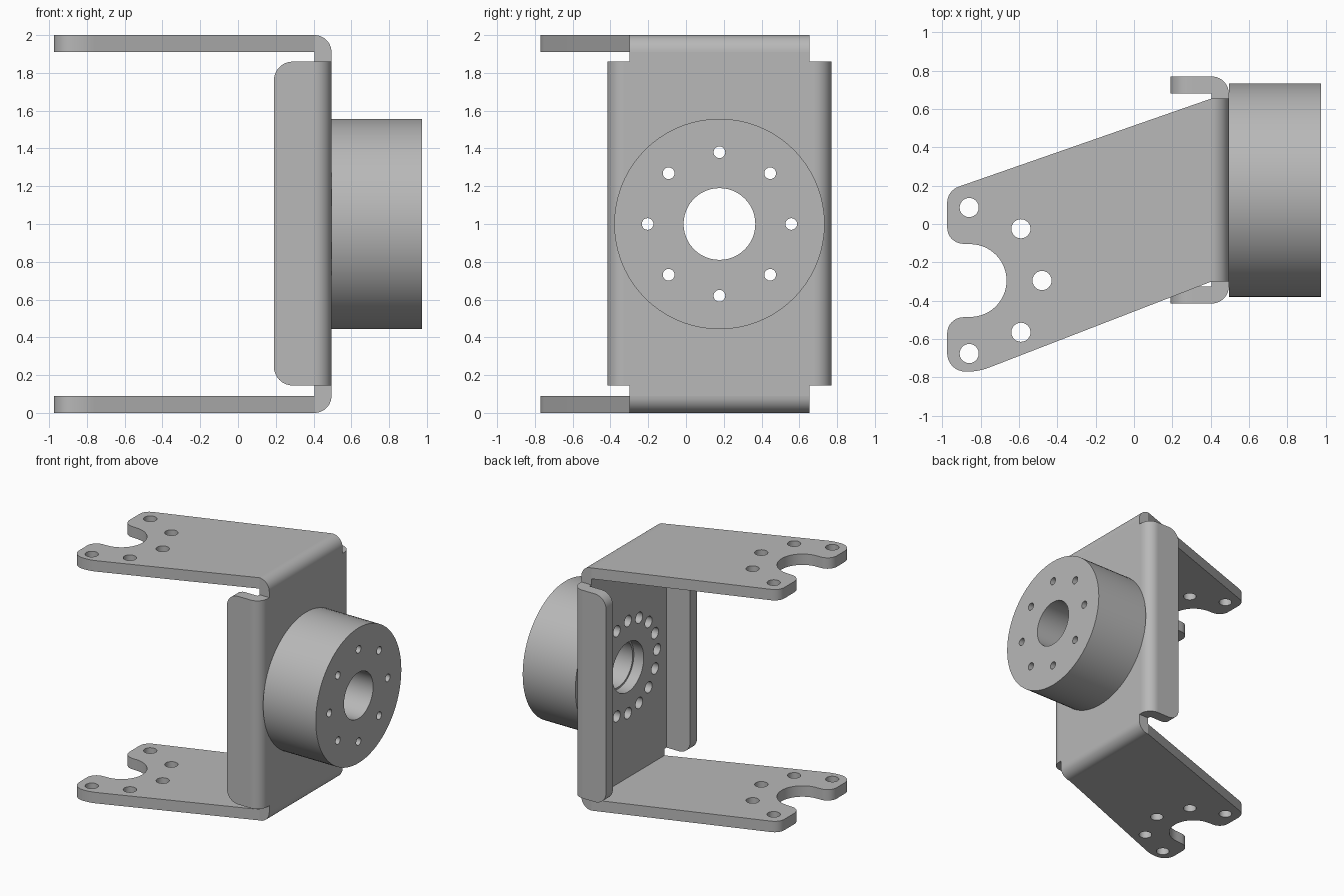
import bpy
import bmesh
from math import sin, cos, pi, tan
from mathutils import Matrix, Vector

cube = bpy.data.objects.get("Cube")
if cube:
    bpy.data.objects.remove(cube, do_unlink=True)

grey = bpy.data.materials.new("bare_metal_grey")
grey.use_nodes = True
grey.diffuse_color = (0.48, 0.48, 0.48, 1)
grey.node_tree.nodes["Principled BSDF"].inputs["Base Color"].default_value = grey.diffuse_color

T = 0.09                 # sheet thickness, also the bend radius
INNER, OUTER = 0.405, 0.495
CY, CZ = 0.177, 1.0      # axis of the hub
LOW, HIGH = 0.145, 1.86  # extent of the side flanges

# Sketch planes: local x, y and the extrusion direction, as matrix rows
PLANE_XY = Matrix.Identity(3)
PLANE_XZ = Matrix(((1, 0, 0), (0, 0, -1), (0, 1, 0)))
PLANE_YZ = Matrix(((0, 0, 1), (1, 0, 0), (0, 1, 0)))


def arc(cx, cy, r, start, end, steps):
    return [(cx + r * cos(start + (end - start) * i / steps),
             cy + r * sin(start + (end - start) * i / steps)) for i in range(steps + 1)]


def circle(cx, cy, r, steps=24):
    return arc(cx, cy, r, 0, 2 * pi, steps)[:-1]


def hole_ring(count, ring, r):
    return [circle(CY + ring * cos(2 * pi * i / count),
                   CZ + ring * sin(2 * pi * i / count), r, 20) for i in range(count)]


def rounded(corners):
    """Polygon from (x, y, fillet radius) corners."""
    out = []
    for i, (x, y, r) in enumerate(corners):
        p = Vector((x, y))
        if r == 0:
            out.append((x, y))
            continue
        a = (Vector(corners[i - 1][:2]) - p).normalized()
        b = (Vector(corners[(i + 1) % len(corners)][:2]) - p).normalized()
        half = a.angle(b) / 2
        centre = p + (a + b).normalized() * r / sin(half)
        start = p + a * r / tan(half) - centre
        end = p + b * r / tan(half) - centre
        turn = start.angle_signed(end)      # clockwise positive
        for k in range(9):
            v = start.copy()
            v.rotate(Matrix.Rotation(-turn * k / 8, 2))
            out.append(tuple(centre + v))
    return out


def extrude(name, loops, plane, centre, depth):
    """Solid from an outline with holes, extruded evenly about its sketch plane."""
    curve = bpy.data.curves.new(name, "CURVE")
    curve.dimensions = "2D"
    curve.fill_mode = "BOTH"
    curve.extrude = depth / 2
    for loop in loops:
        spline = curve.splines.new("POLY")
        spline.points.add(len(loop) - 1)
        for point, (x, y) in zip(spline.points, loop):
            point.co = (x, y, 0, 1)
        spline.use_cyclic_u = True
    obj = bpy.data.objects.new(name, curve)
    bpy.context.collection.objects.link(obj)
    bpy.ops.object.select_all(action="DESELECT")
    obj.select_set(True)
    bpy.context.view_layer.objects.active = obj
    bpy.ops.object.convert(target="MESH")
    obj = bpy.context.view_layer.objects.active
    obj.name = name
    bm = bmesh.new()
    bm.from_mesh(obj.data)
    bmesh.ops.remove_doubles(bm, verts=bm.verts, dist=0.0001)
    bm.transform(Matrix.Translation(centre) @ plane.to_4x4())
    bmesh.ops.recalc_face_normals(bm, faces=bm.faces)
    bm.to_mesh(obj.data)
    bm.free()
    obj.data.materials.clear()
    obj.data.materials.append(grey)
    bpy.ops.object.shade_smooth_by_angle(angle=pi / 6)
    return obj


def bend(cx, cy, start):
    return [(cx, cy)] + arc(cx, cy, T, start, start + pi / 2, 10)


# Back plate with notched corners, bore and ring of holes
y0, y1 = -0.325, 0.68
n0, n1 = -0.30, 0.655
plate = [(n0, T), (n1, T), (n1, LOW), (y1, LOW), (y1, HIGH), (n1, HIGH),
         (n1, 2 - T), (n0, 2 - T), (n0, HIGH), (y0, HIGH), (y0, LOW), (n0, LOW)]
extrude("back_plate", [plate, circle(CY, CZ, 0.205, 48)] + hole_ring(16, 0.38, 0.046),
        PLANE_YZ, (INNER + T / 2, 0, 0), T)

# Round hub
extrude("hub", [circle(CY, CZ, 0.557, 72), circle(CY, CZ, 0.19, 48)]
        + hole_ring(8, 0.38, 0.031), PLANE_YZ, ((OUTER + 0.975) / 2, 0, 0), 0.975 - OUTER)

# Forked arms: tapering outline with a round notch and five holes
mid = -0.295
notch = [(x, y, 0) for x, y in arc(-0.855, mid, 0.19, pi / 2, -pi / 2, 28)]
fork = rounded([(INNER, n1, 0), (-0.975, 0.174, 0.09), (-0.975, -0.1, 0.085)] + notch
               + [(-0.975, -0.49, 0.085), (-0.975, -0.77, 0.095), (-0.81, -0.77, 0.3),
                  (INNER, n0, 0)])
holes = [circle(-0.48, mid, 0.05)]
for side in (-1, 1):
    holes += [circle(-0.86, mid + side * 0.381, 0.05), circle(-0.59, mid + side * 0.27, 0.05)]
for name, z, edge, start in (("upper", 2 - T / 2, 2 - T, 0), ("lower", T / 2, T, -pi / 2)):
    extrude(name + "_arm", [fork] + holes, PLANE_XY, (0, 0, z), T)
    extrude(name + "_arm_bend", [bend(INNER, edge, start)], PLANE_XZ,
            (0, (n0 + n1) / 2, 0), n1 - n0)

# Side flanges with rounded free corners
flange = rounded([(INNER, LOW, 0), (INNER, HIGH, 0), (0.19, HIGH, 0.1), (0.19, LOW, 0.1)])
for name, y, edge, start in (("rear", y1 + T / 2, y1, 0), ("front", y0 - T / 2, y0, -pi / 2)):
    extrude(name + "_flange", [flange], PLANE_XZ, (0, y, 0), T)
    extrude(name + "_flange_bend", [bend(INNER, edge, start)], PLANE_XY,
            (0, 0, (LOW + HIGH) / 2), HIGH - LOW)
